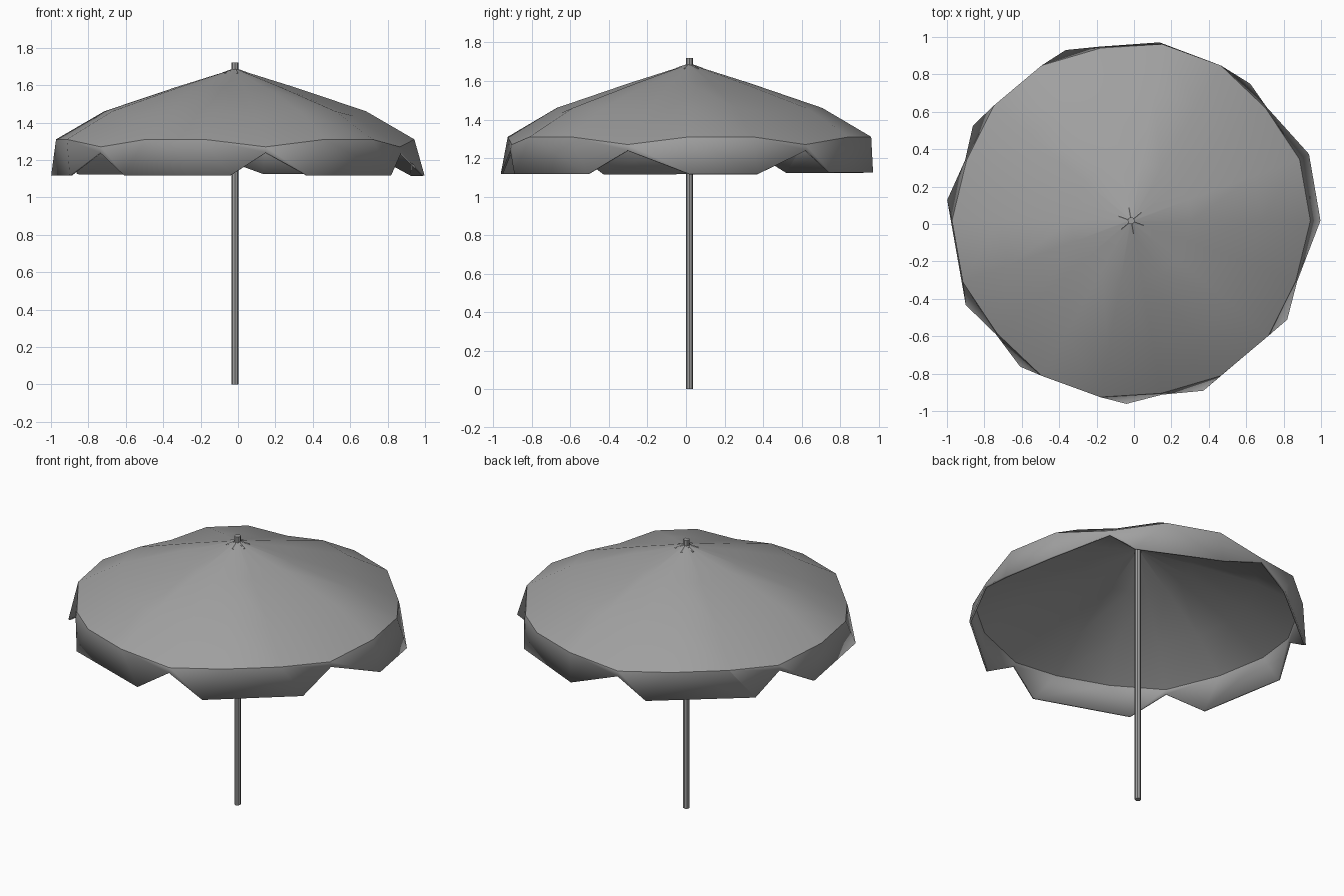
import bpy, bmesh
from math import radians, cos, sin
from mathutils import Vector

cube = bpy.data.objects.get("Cube")
if cube:
    bpy.data.objects.remove(cube, do_unlink=True)

CX, CY = -0.015, 0.018   # pole axis

grey = bpy.data.materials.new("plain grey")
grey.use_nodes = True
colour = (0.35, 0.35, 0.35, 1)
grey.diffuse_color = colour
grey.node_tree.nodes["Principled BSDF"].inputs["Base Color"].default_value = colour


def polar(r, degrees, z):
    a = radians(degrees)
    return Vector((CX + r * cos(a), CY + r * sin(a), z))


def finish(obj, name, angle):
    obj.name = name
    obj.data.materials.clear()
    obj.data.materials.append(grey)
    bpy.ops.object.select_all(action='DESELECT')
    obj.select_set(True)
    bpy.context.view_layer.objects.active = obj
    bpy.ops.object.shade_smooth_by_angle(angle=radians(angle))


def rod(name, start, end, radius, sides):
    axis = end - start
    bpy.ops.mesh.primitive_cylinder_add(
        vertices=sides, radius=radius, depth=axis.length,
        location=(start + end) / 2, rotation=axis.to_track_quat('Z', 'Y').to_euler())
    finish(bpy.context.object, name, 30)


# Canopy: eighteen columns, every third one sags over a valance notch
COLUMNS = 18
# (radius, z) for taut columns, then for sagging columns
TAUT = [(0.02, 1.682), (0.32, 1.588), (0.70, 1.46), (0.958, 1.31)]
SAGGING = [(0.02, 1.682), (0.31, 1.575), (0.675, 1.435), (0.937, 1.27)]
# Lower flap corners as (angle, radius), the cloth hangs a little unevenly
FLAPS = [[(0, 1.012), (20.5, 1.015)], [(49, 0.97), (81, 0.965)],
         [(111, 0.977), (149, 0.987)], [(173.6, 0.99), (207, 0.993)],
         [(232.7, 0.981), (268.5, 0.98)], [(293, 0.988), (327.6, 0.988)]]

bm = bmesh.new()
columns = []
for i in range(COLUMNS):
    angle = i * 360 / COLUMNS
    notch = i % 3 == 2
    points = [polar(r, angle, z) for r, z in (SAGGING if notch else TAUT)]
    if notch:
        points.append(polar(0.945, angle, 1.24))
    else:
        a, r = FLAPS[i // 3][i % 3]
        points.append(polar(r, a, 1.125 if 30 < a < 160 else 1.118))
    columns.append([bm.verts.new(p) for p in points])

peak = bm.verts.new((CX, CY, 1.687))
for i, near in enumerate(columns):
    far = columns[(i + 1) % COLUMNS]
    bm.faces.new((peak, near[0], far[0]))
    for k in range(len(near) - 1):
        bm.faces.new((near[k], near[k + 1], far[k + 1], far[k]))
bm.normal_update()
mesh = bpy.data.meshes.new("canopy")
bm.to_mesh(mesh)
bm.free()
canopy = bpy.data.objects.new("canopy", mesh)
bpy.context.collection.objects.link(canopy)
finish(canopy, "canopy", 32)
cloth = canopy.modifiers.new("cloth thickness", 'SOLIDIFY')
cloth.thickness = 0.012
cloth.offset = -1

# Pole
rod("pole", Vector((CX, CY, 0)), Vector((CX, CY, 1.72)), 0.019, 8)

# Short ribs breaking through the cloth around the peak
for i in range(6):
    angle = 40 + i * 60
    rod(f"rib_{i + 1}", polar(0.012, angle, 1.682), polar(0.07, angle, 1.662), 0.006, 6)
